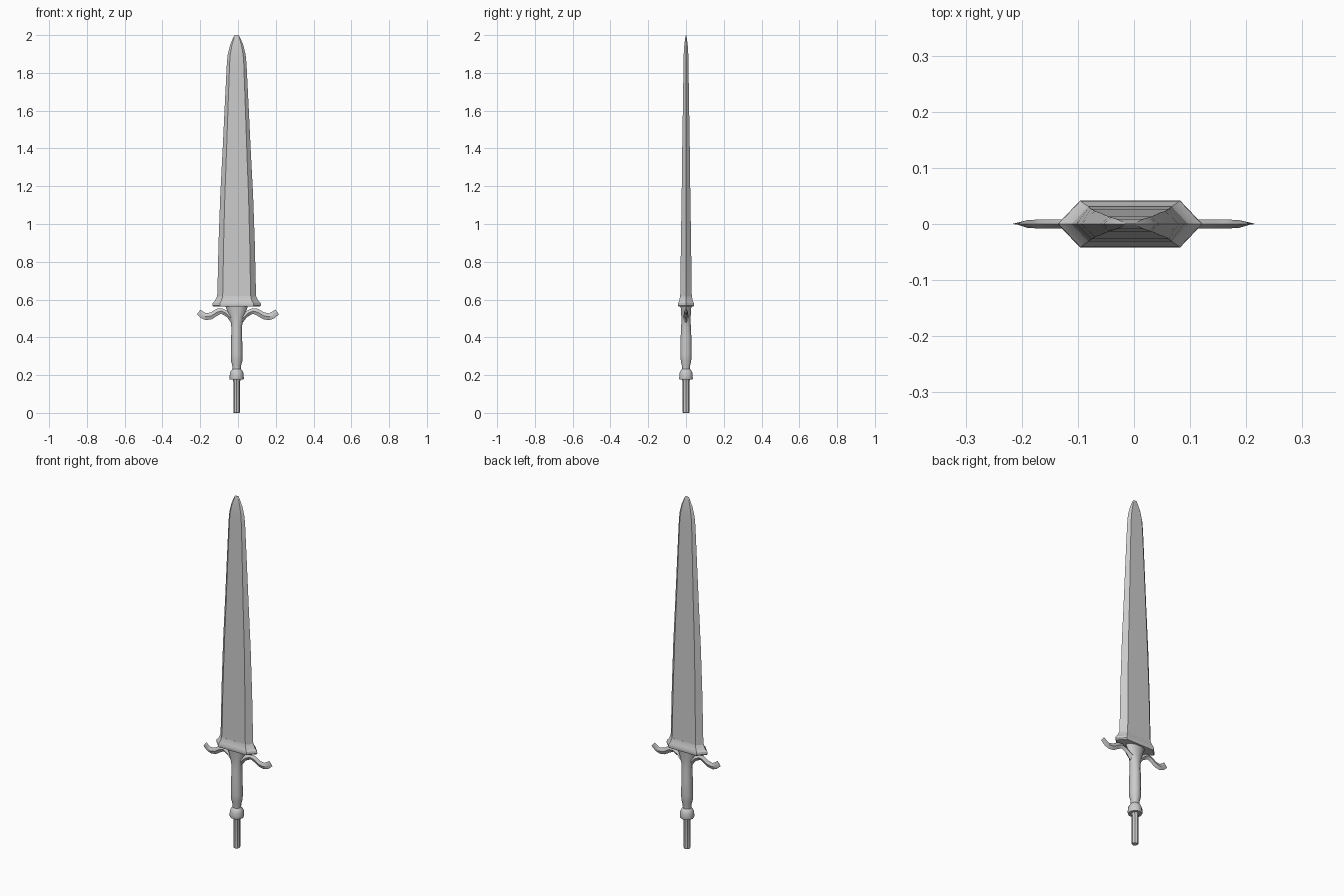
import bpy, bmesh, math

CX = -0.007  # sword axis, slightly left of the guard's centre


def loft(name, rings, smooth=30):
    """Skin a list of equal-length closed rings and cap both ends."""
    bm = bmesh.new()
    loops = [[bm.verts.new(p) for p in ring] for ring in rings]
    n = len(loops[0])
    for a, b in zip(loops, loops[1:]):
        for i in range(n):
            j = (i + 1) % n
            bm.faces.new((a[i], a[j], b[j], b[i]))
    bm.faces.new(loops[0][::-1])
    bm.faces.new(loops[-1])
    bmesh.ops.recalc_face_normals(bm, faces=bm.faces)
    me = bpy.data.meshes.new(name)
    bm.to_mesh(me)
    bm.free()
    ob = bpy.data.objects.new(name, me)
    bpy.context.collection.objects.link(ob)
    bpy.ops.object.select_all(action='DESELECT')
    ob.select_set(True)
    bpy.context.view_layer.objects.active = ob
    bpy.ops.object.shade_smooth_by_angle(angle=math.radians(smooth))
    return ob


def hex_ring(z, hx, hy, flat):
    pts = [(hx, 0), (flat, hy), (-flat, hy), (-hx, 0), (-flat, -hy), (flat, -hy)]
    return [(CX + x, y, z) for x, y in pts]


def round_ring(z, rx, ry, n=10):
    return [(CX + rx * math.cos(2 * math.pi * i / n),
             ry * math.sin(2 * math.pi * i / n), z) for i in range(n)]


# Blade: flattened hexagonal section tapering to a narrow tip
blade = [(0.58, 0.106, 0.032), (0.64, 0.102, 0.030), (0.90, 0.096, 0.027),
         (1.15, 0.087, 0.023), (1.40, 0.074, 0.020), (1.65, 0.062, 0.016),
         (1.85, 0.052, 0.013), (1.90, 0.047, 0.012), (1.95, 0.034, 0.009),
         (1.985, 0.019, 0.004), (2.00, 0.011, 0.001)]
loft("blade", [hex_ring(z, x, y, x * 0.72) for z, x, y in blade])

# Hexagonal collar at the base of the blade
collar = [(0.562, 0.122, 0.039), (0.569, 0.129, 0.042), (0.582, 0.127, 0.041),
          (0.592, 0.116, 0.036), (0.618, 0.103, 0.031)]
loft("blade_collar", [hex_ring(z, x, y, x - y * 0.95) for z, x, y in collar])

# Grip: swells in the middle, flares into the collar
grip = [(0.225, 0.022, 0.022), (0.25, 0.023, 0.023), (0.275, 0.030, 0.029),
        (0.31, 0.031, 0.031), (0.40, 0.029, 0.030), (0.45, 0.028, 0.027),
        (0.48, 0.031, 0.026), (0.51, 0.039, 0.026), (0.54, 0.050, 0.028),
        (0.566, 0.060, 0.030)]
loft("grip", [round_ring(*s) for s in grip], 40)

# Pommel knob and the rod below it
knob = [(0.176, 0.036), (0.182, 0.038), (0.195, 0.037), (0.21, 0.036),
        (0.222, 0.031), (0.232, 0.023)]
loft("pommel_knob", [round_ring(z, r, r) for z, r in knob], 40)
rod = [(0.0, 0.015), (0.004, 0.018), (0.165, 0.018), (0.18, 0.022)]
loft("pommel_rod", [round_ring(z, r, r, 8) for z, r in rod])

# Guard arms: S-curved, thin diamond section (upper x, z, lower x, z, half depth)
arm = [(0.020, 0.530, 0.020, 0.465, 0.018), (0.046, 0.536, 0.032, 0.478, 0.015),
       (0.062, 0.545, 0.055, 0.508, 0.011), (0.085, 0.554, 0.087, 0.525, 0.009),
       (0.114, 0.551, 0.108, 0.515, 0.008), (0.145, 0.532, 0.140, 0.496, 0.008),
       (0.172, 0.527, 0.172, 0.491, 0.008), (0.190, 0.537, 0.198, 0.500, 0.007),
       (0.204, 0.547, 0.224, 0.522, 0.001)]
for side, stretch, label in ((1, 1.0, "right"), (-1, 0.94, "left")):
    rings = []
    for xu, zu, xl, zl, d in arm:
        xu, xl = CX + side * xu * stretch, CX + side * xl * stretch
        xm, zm = (xu + xl) / 2, (zu + zl) / 2
        rings.append([(xu, 0, zu), (xm, d, zm), (xl, 0, zl), (xm, -d, zm)])
    loft("guard_arm_" + label, rings, 40)
